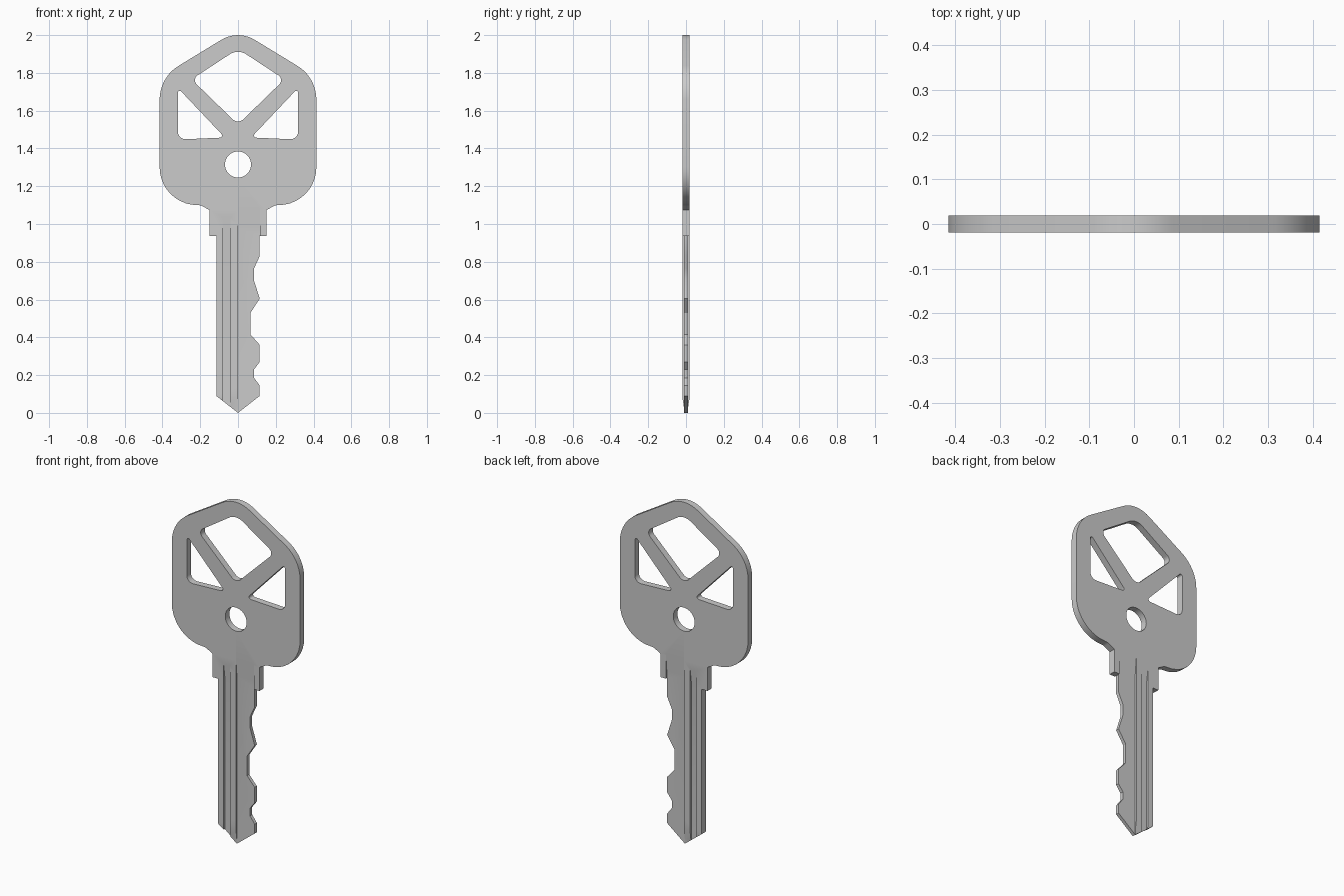
import bpy, bmesh, math
from mathutils import Vector

if "Cube" in bpy.data.objects:
    bpy.data.objects.remove(bpy.data.objects["Cube"])

T = 0.019  # half thickness of the key


def rounded(points, steps=10):
    """Closed outline from (x, z, corner radius) points."""
    out, n = [], len(points)
    for i, (x, z, r) in enumerate(points):
        p = Vector((x, z))
        if r == 0:
            out.append(p)
            continue
        a = (Vector(points[i - 1][:2]) - p).normalized()
        b = (Vector(points[(i + 1) % n][:2]) - p).normalized()
        half = a.angle(b) / 2
        centre = p + (a + b).normalized() * (r / math.sin(half))
        start = p + a * (r / math.tan(half)) - centre
        end = p + b * (r / math.tan(half)) - centre
        sweep = start.angle_signed(end)
        for k in range(steps + 1):
            t = -sweep * k / steps
            out.append(centre + Vector((start.x * math.cos(t) - start.y * math.sin(t),
                                        start.x * math.sin(t) + start.y * math.cos(t))))
    return out


def finish(bm, name):
    bmesh.ops.recalc_face_normals(bm, faces=bm.faces)
    mesh = bpy.data.meshes.new(name)
    bm.to_mesh(mesh)
    bm.free()
    obj = bpy.data.objects.new(name, mesh)
    bpy.context.collection.objects.link(obj)
    return obj


def plate(name, loops):
    """Flat plate with holes, extruded along y."""
    bm = bmesh.new()
    edges = []
    for loop in loops:
        vs = [bm.verts.new((p.x, -T, p.y)) for p in loop]
        edges += [bm.edges.new((vs[i - 1], vs[i])) for i in range(len(vs))]
    bmesh.ops.triangle_fill(bm, edges=edges, use_beauty=True, use_dissolve=False)
    res = bmesh.ops.extrude_face_region(bm, geom=bm.faces[:])
    moved = [g for g in res["geom"] if isinstance(g, bmesh.types.BMVert)]
    bmesh.ops.translate(bm, verts=moved, vec=(0, 2 * T, 0))
    return finish(bm, name)


def mill(key, x0, x1, depth_y, z_flat, z_end, side):
    """Cut a channel from below that ramps out to the surface at z_end."""
    slope = (T - depth_y) / (z_end - z_flat)
    profile = [(depth_y, -0.1), (depth_y, z_flat),
               (T + 0.02, z_end + 0.02 / slope), (T + 0.02, -0.1)]
    bm = bmesh.new()
    vs = [bm.verts.new((x0, side * y, z)) for y, z in profile]
    face = bm.faces.new(vs)
    res = bmesh.ops.extrude_face_region(bm, geom=[face])
    moved = [g for g in res["geom"] if isinstance(g, bmesh.types.BMVert)]
    bmesh.ops.translate(bm, verts=moved, vec=(x1 - x0, 0, 0))
    cutter = finish(bm, "mill_cutter")
    cutter.hide_render = True
    mod = key.modifiers.new("mill", 'BOOLEAN')
    mod.operation = 'DIFFERENCE'
    mod.solver = 'EXACT'
    mod.object = cutter
    bpy.context.view_layer.objects.active = key
    bpy.ops.object.modifier_apply(modifier=mod.name)
    bpy.data.objects.remove(cutter)


# Outline: right half of the bow and shoulder, then the toothed blade, then mirrored half
half = [(0.415, 1.776, 0.21), (0.415, 1.10, 0.2), (0.20, 1.10, 0.05),
        (0.152, 1.075, 0), (0.152, 0.937, 0)]
teeth = [(0.115, 0.937), (0.115, 0.83), (0.085, 0.765), (0.085, 0.70), (0.115, 0.605),
         (0.066, 0.53), (0.066, 0.415), (0.115, 0.36), (0.115, 0.27), (0.085, 0.23),
         (0.085, 0.185), (0.115, 0.145), (0.115, 0.09), (0, 0), (-0.115, 0.09),
         (-0.115, 0.937)]
outline = rounded([(0, 2.029, 0.17)] + half + [(x, z, 0) for x, z in teeth]
                  + [(-x, z, r) for x, z, r in reversed(half)])

# Bow openings: kite, two triangles and the ring hole
kite = rounded([(0, 1.927, 0.08), (0.246, 1.766, 0.03), (0, 1.527, 0.04),
                (-0.246, 1.766, 0.03)])
triangle = rounded([(0.318, 1.72, 0.01), (0.318, 1.447, 0.04), (0.07, 1.458, 0.012)])
triangle_mirror = [Vector((-p.x, p.y)) for p in triangle]
ring_hole = [Vector((0.069 * math.cos(a), 1.315 + 0.069 * math.sin(a)))
             for a in (2 * math.pi * i / 40 for i in range(40))]

key = plate("key", [outline, kite, triangle, triangle_mirror, ring_hole])

# Milled tooth side, groove and tip chamfer on both faces
for side in (-1, 1):
    mill(key, 0.0, 0.117, 0.010, 0.98, 1.08, side)
    mill(key, -0.08, -0.04, 0.007, 0.95, 1.035, side)
    mill(key, -0.2, 0.2, 0.0112, 0.03, 0.08, side)

key.select_set(True)
bpy.context.view_layer.objects.active = key
bpy.ops.object.shade_smooth_by_angle(angle=math.radians(25))
